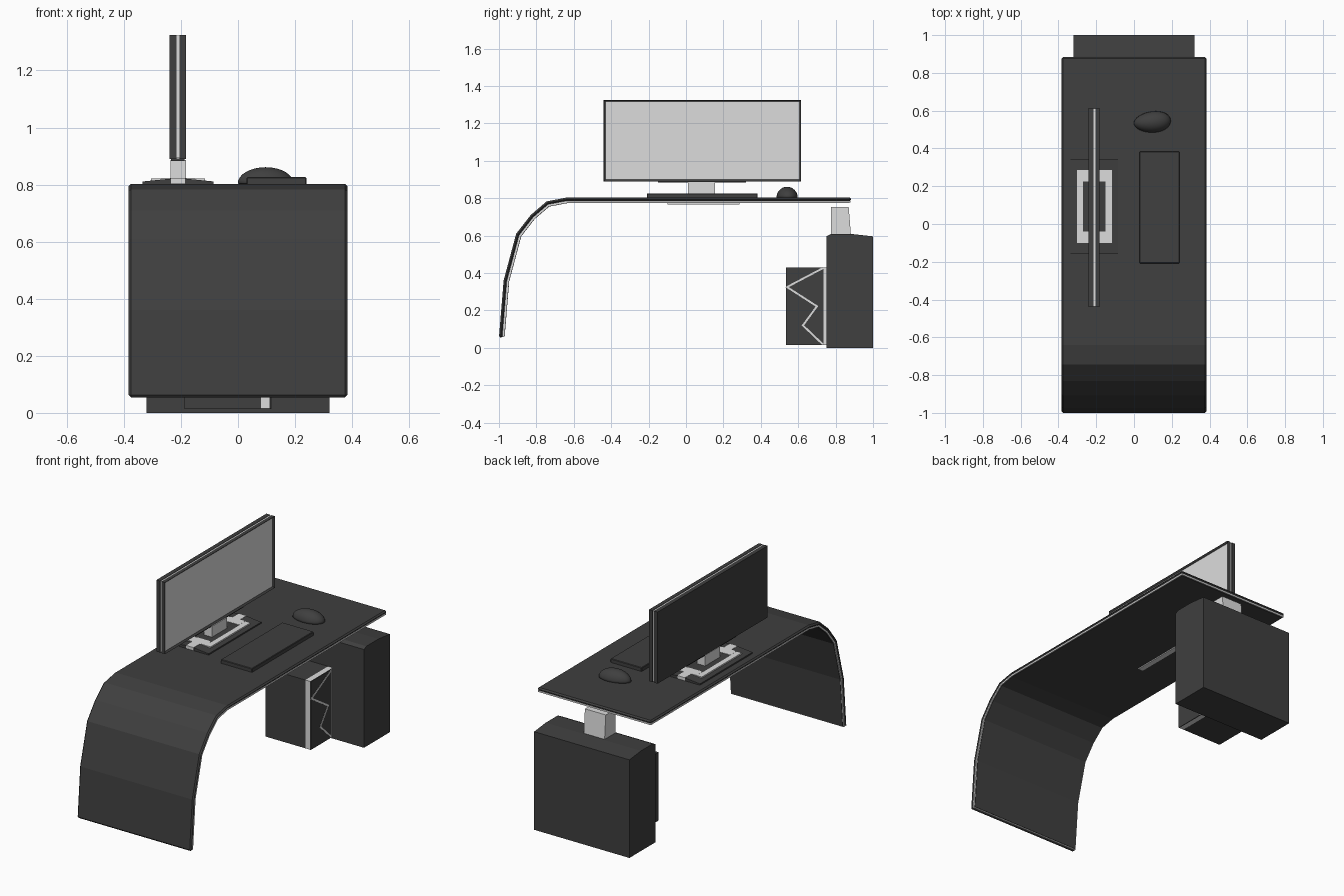
import bpy, bmesh, math
from mathutils import Vector, Matrix

if "Cube" in bpy.data.objects:
    bpy.data.objects.remove(bpy.data.objects["Cube"])


def material(name, value):
    m = bpy.data.materials.new(name)
    m.use_nodes = True
    colour = (value, value, value, 1)
    m.diffuse_color = colour
    m.node_tree.nodes["Principled BSDF"].inputs["Base Color"].default_value = colour
    return m


DARK = material("charcoal", 0.05)
LIGHT = material("light grey", 0.72)


def finish(name, bm, *mats):
    bmesh.ops.recalc_face_normals(bm, faces=bm.faces)
    mesh = bpy.data.meshes.new(name)
    bm.to_mesh(mesh)
    bm.free()
    for m in mats:
        mesh.materials.append(m)
    ob = bpy.data.objects.new(name, mesh)
    bpy.context.collection.objects.link(ob)
    return ob


def bevel(ob, width):
    mod = ob.modifiers.new("Bevel", "BEVEL")
    mod.width, mod.segments, mod.limit_method = width, 1, "ANGLE"
    mod.angle_limit = math.radians(50)


def box_mesh(x, y, z):
    bm = bmesh.new()
    bmesh.ops.create_cube(bm, size=1)
    for v in bm.verts:
        v.co = Vector([a[0] + (c + 0.5) * (a[1] - a[0]) for c, a in zip(v.co, (x, y, z))])
    return bm


def box(name, x, y, z, mat):
    return finish(name, box_mesh(x, y, z), mat)


def prism(name, outline, axis, lo, hi, mat):
    """Extrude a closed outline along x (outline is y, z) or y (outline is x, z)."""
    bm = bmesh.new()
    start = [(lo, a, b) if axis == "x" else (a, lo, b) for a, b in outline]
    face = bm.faces.new([bm.verts.new(p) for p in start])
    out = bmesh.ops.extrude_face_region(bm, geom=[face])
    move = Vector((hi - lo, 0, 0)) if axis == "x" else Vector((0, hi - lo, 0))
    bmesh.ops.translate(bm, vec=move, verts=[g for g in out["geom"] if isinstance(g, bmesh.types.BMVert)])
    return finish(name, bm, mat)


# Curved desk: three bent layers sharing one outer path
PATH = [Vector(p) for p in ((-1, 0.055), (-0.975, 0.36), (-0.908, 0.61), (-0.83, 0.71),
                            (-0.745, 0.783), (-0.64, 0.803), (0.883, 0.803))]


def desk_layer(name, inset, outer, inner, mat):
    path = [p.copy() for p in PATH]
    path[0] += (PATH[1] - PATH[0]).normalized() * inset
    path[-1] += (PATH[-2] - PATH[-1]).normalized() * inset
    dirs = [(b - a).normalized() for a, b in zip(path, path[1:])]

    def offset(depth):
        pts = []
        for i, p in enumerate(path):
            d0, d1 = dirs[max(i - 1, 0)], dirs[min(i, len(dirs) - 1)]
            t = (d0 + d1).normalized()
            pts.append(p + Vector((t.y, -t.x)) * depth / t.dot(d0))
        return pts

    half = 0.383 - inset
    return prism(name, offset(outer) + offset(inner)[::-1], "x", -half, half, mat)


bevel(desk_layer("desk_top", 0, 0, 0.019, DARK), 0.008)
desk_layer("desk_edge_band", 0.004, 0.017, 0.027, LIGHT)
desk_layer("desk_underside", 0.009, 0.025, 0.03, DARK)
box("underside_strip", (-0.15, -0.115), (-0.1, 0.285), (0.767, 0.775), LIGHT)

# Monitor: back shell, light middle layer, front frame with recessed screen
MY, MZ = (-0.44, 0.615), (0.89, 1.325)
box("monitor_back", (-0.24, -0.215), MY, MZ, DARK)
box("monitor_middle", (-0.216, -0.204), (-0.436, 0.611), (0.893, 1.323), LIGHT)
bm = box_mesh((-0.205, -0.182), MY, MZ)
bm.faces.ensure_lookup_table()
screen = max(bm.faces, key=lambda f: f.calc_center_median().x)
bmesh.ops.inset_region(bm, faces=[screen], thickness=0.013)
for v in screen.verts:
    v.co.x -= 0.01
screen.material_index = 1
finish("monitor_front", bm, DARK, LIGHT)
box("monitor_foot_plate", (-0.235, -0.187), (-0.15, 0.32), (0.883, 0.892), DARK)

# Monitor stand
box("monitor_neck", (-0.237, -0.182), (0.01, 0.155), (0.805, 0.886), LIGHT)
prism("stand_base", [(-0.335, 0.8), (-0.335, 0.811), (-0.235, 0.821), (-0.185, 0.821),
                     (-0.085, 0.811), (-0.085, 0.8)], "y", -0.16, 0.345, DARK)
for side, x in (("right", (-0.305, -0.27)), ("left", (-0.15, -0.115))):
    box("stand_inlay_" + side, x, (-0.1, 0.285), (0.81, 0.822), LIGHT)
for side, y, y_end in (("front", (-0.1, -0.04), (-0.162, -0.1)), ("back", (0.225, 0.285), (0.285, 0.347))):
    box("stand_inlay_" + side, (-0.27, -0.15), y, (0.81, 0.8225), LIGHT)
    box("stand_tab_" + side, (-0.235, -0.185), y_end, (0.804, 0.8225), LIGHT)

# Keyboard
bevel(box("keyboard", (0.03, 0.24), (-0.208, 0.383), (0.8, 0.826), DARK), 0.003)

# Mouse: domed egg
bm = bmesh.new()
bmesh.ops.create_uvsphere(bm, u_segments=32, v_segments=16, radius=1)
for v in bm.verts:
    x, y, z = v.co
    v.co = (0.097 + 0.098 * x, 0.54 + 0.056 * y * (1 + 0.1 * x) + 0.006 * x,
            0.804 + (0.057 if z > 0 else 0.004) * z)
mouse = finish("mouse", bm, DARK)
for p in mouse.data.polygons:
    p.use_smooth = True

# Computer tower with its bracket
prism("tower", [(0.752, 0), (1, 0), (1, 0.596), (0.89, 0.608), (0.775, 0.608), (0.752, 0.597)],
      "x", -0.32, 0.32, DARK)
prism("tower_bracket", [(0.775, 0.6), (0.882, 0.6), (0.87, 0.752), (0.775, 0.752)],
      "x", -0.07, 0.07, LIGHT)

# Small cabinet in front of the tower, with a zigzag line on its side
CZ = (0.015, 0.43)
box("cabinet_body", (-0.19, 0.08), (0.535, 0.752), CZ, DARK)
box("cabinet_end", (0.078, 0.11), (0.535, 0.752), CZ, LIGHT)
box("cabinet_side_panel", (0.109, 0.115), (0.535, 0.735), CZ, DARK)
zigzag = [(0.73, 0.425), (0.54, 0.325), (0.70, 0.222), (0.625, 0.12), (0.73, 0.02)]
for i, (a, b) in enumerate(zip(zigzag, zigzag[1:])):
    a, b = Vector(a), Vector(b)
    d = (b - a).normalized() * 0.005
    n = Vector((-d.y, d.x))
    prism("cabinet_line_%d" % (i + 1), [a - d + n, b + d + n, b + d - n, a - d - n],
          "x", 0.113, 0.117, LIGHT)
